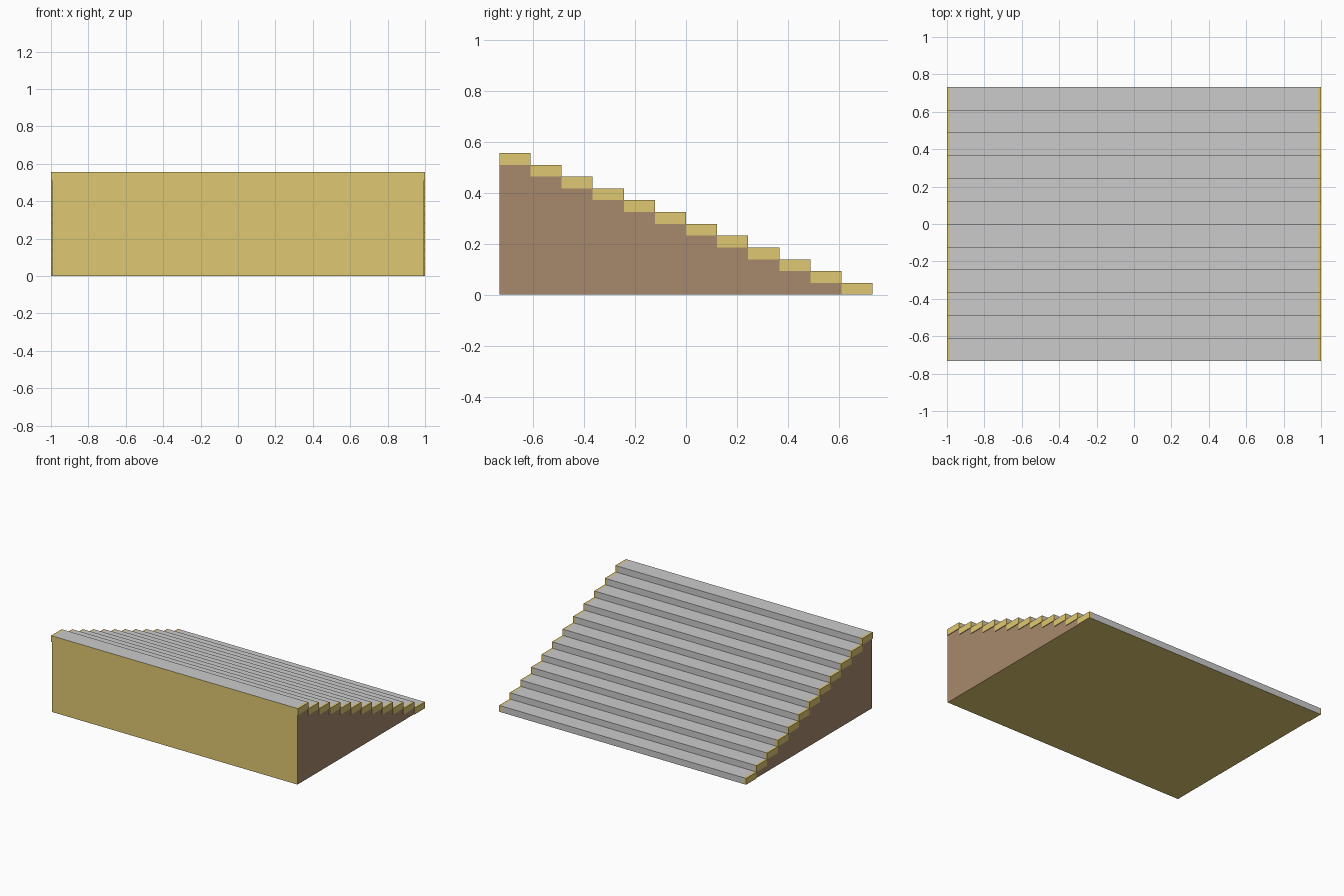
import bpy

if "Cube" in bpy.data.objects:
    bpy.data.objects.remove(bpy.data.objects["Cube"])

N = 12                      # number of steps
Y0, H = -0.733, 0.557       # back of the top step, total height
D, R = 2 * 0.733 / N, H / N # tread depth, riser height
IN, SIDE, OUT = 0.983, 0.995, 1.0


def material(name, rgb):
    m = bpy.data.materials.new(name)
    m.diffuse_color = (*rgb, 1)
    m.use_nodes = True
    m.node_tree.nodes["Principled BSDF"].inputs["Base Color"].default_value = m.diffuse_color
    return m


def add_mesh(name, verts, faces, mat=None):
    me = bpy.data.meshes.new(name)
    me.from_pydata(verts, [], faces)
    if mat:
        me.materials.append(mat)
    ob = bpy.data.objects.new(name, me)
    bpy.context.collection.objects.link(ob)
    return ob


def sheet(name, path, half, mat=None):
    """Sweep a (y, z) path across the width."""
    verts = [(x, y, z) for y, z in path for x in (-half, half)]
    faces = [(2*i, 2*i+1, 2*i+3, 2*i+2) for i in range(len(path) - 1)]
    return add_mesh(name, verts, faces, mat)


gold = material("gold_trim", (0.74, 0.58, 0.17))
brown = material("brown_panel", (0.39, 0.25, 0.15))

# Stepped profile from the top step down to the ground
steps = []
for i in range(N):
    z = H - i * R
    steps += [(Y0 + i * D, z), (Y0 + (i + 1) * D, z)]
steps.append((-Y0, 0))

# Grey treads and risers
sheet("treads_and_risers", steps, IN)

# Gold underside and tall wall
sheet("wall_and_base", [(-Y0, 0), (Y0, 0), (Y0, H)], SIDE, gold)

# Brown side panels and gold step ends
for s, label in ((-1, "left"), (1, "right")):
    outline = [(s * SIDE, y, z) for y, z in steps + [(Y0, 0)]]
    order = list(range(len(outline)))
    add_mesh(label + "_side_panel", outline, [order if s < 0 else order[::-1]], brown)
    verts, faces = [], []
    box = [(0, 1, 3, 2), (4, 6, 7, 5), (0, 4, 5, 1), (2, 3, 7, 6), (0, 2, 6, 4), (1, 5, 7, 3)]
    xs = sorted((s * IN, s * OUT))
    for i in range(N):
        b, y, z = len(verts), Y0 + i * D, H - i * R
        verts += [(px, py, pz) for px in xs for py in (y, y + D) for pz in (z - R, z)]
        faces += [[b + k for k in f] for f in box]
    add_mesh(label + "_step_ends", verts, faces, gold)
